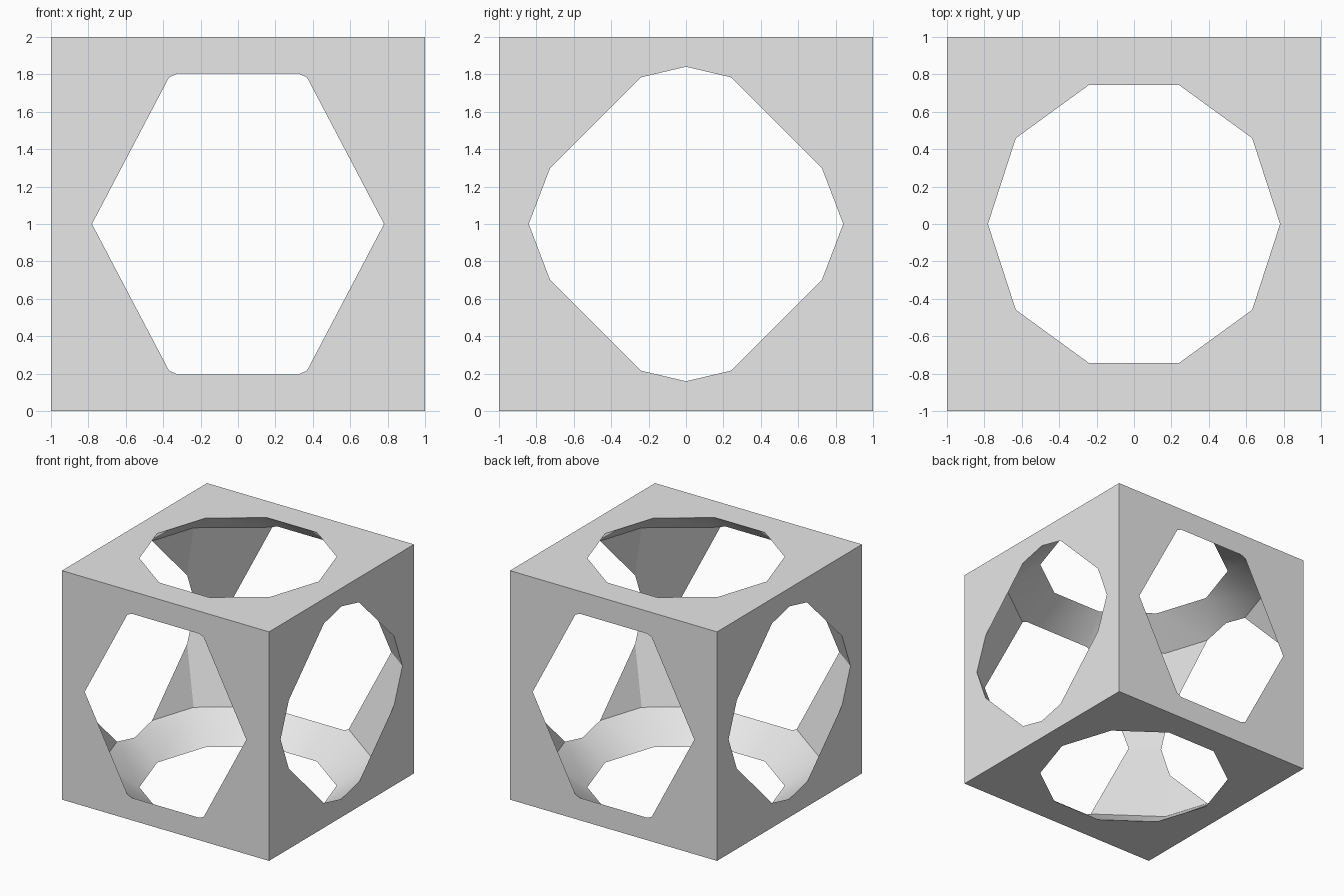
import bpy, bmesh
from math import sin, cos, radians

old = bpy.data.objects.get("Cube")
if old:
    bpy.data.objects.remove(old, do_unlink=True)

SIDES = 10
RADIUS = 4 / 3


def add_object(name, bm):
    bmesh.ops.recalc_face_normals(bm, faces=bm.faces)
    mesh = bpy.data.meshes.new(name)
    bm.to_mesh(mesh)
    bm.free()
    obj = bpy.data.objects.new(name, mesh)
    obj.location.z = 1
    bpy.context.scene.collection.objects.link(obj)
    return obj


# Plain grey finish
grey = bpy.data.materials.new("plain_grey")
grey.use_nodes = True
colour = (0.8, 0.8, 0.8, 1)
grey.diffuse_color = colour
grey.node_tree.nodes["Principled BSDF"].inputs["Base Color"].default_value = colour

# Solid block
bm = bmesh.new()
bmesh.ops.create_cube(bm, size=2)
block = add_object("hollow_block", bm)
block.data.materials.append(grey)

# Faceted ball cutter: five rings with flat caps
bm = bmesh.new()
rings = []
for latitude in range(-72, 73, 36):
    r = RADIUS * cos(radians(latitude))
    z = RADIUS * sin(radians(latitude))
    turns = [radians(360 * i / SIDES) for i in range(SIDES)]
    rings.append([bm.verts.new((r * cos(t), r * sin(t), z)) for t in turns])
for low, high in zip(rings, rings[1:]):
    for i in range(SIDES):
        j = (i + 1) % SIDES
        bm.faces.new((low[i], low[j], high[j], high[i]))
bm.faces.new(rings[0][::-1])
bm.faces.new(rings[-1])
ball = add_object("ball_cutter", bm)
ball.data.materials.append(grey)

# Cut the ball out of the block, leaving an opening in every side
cut = block.modifiers.new("ball_cut", 'BOOLEAN')
cut.operation = 'DIFFERENCE'
cut.solver = 'EXACT'
cut.object = ball
bpy.ops.object.select_all(action='DESELECT')
bpy.context.view_layer.objects.active = block
block.select_set(True)
bpy.ops.object.modifier_apply(modifier=cut.name)
bpy.data.objects.remove(ball, do_unlink=True)

# Soft shading between the shallow facets, crisp everywhere else
bpy.ops.object.shade_smooth_by_angle(angle=radians(30))
